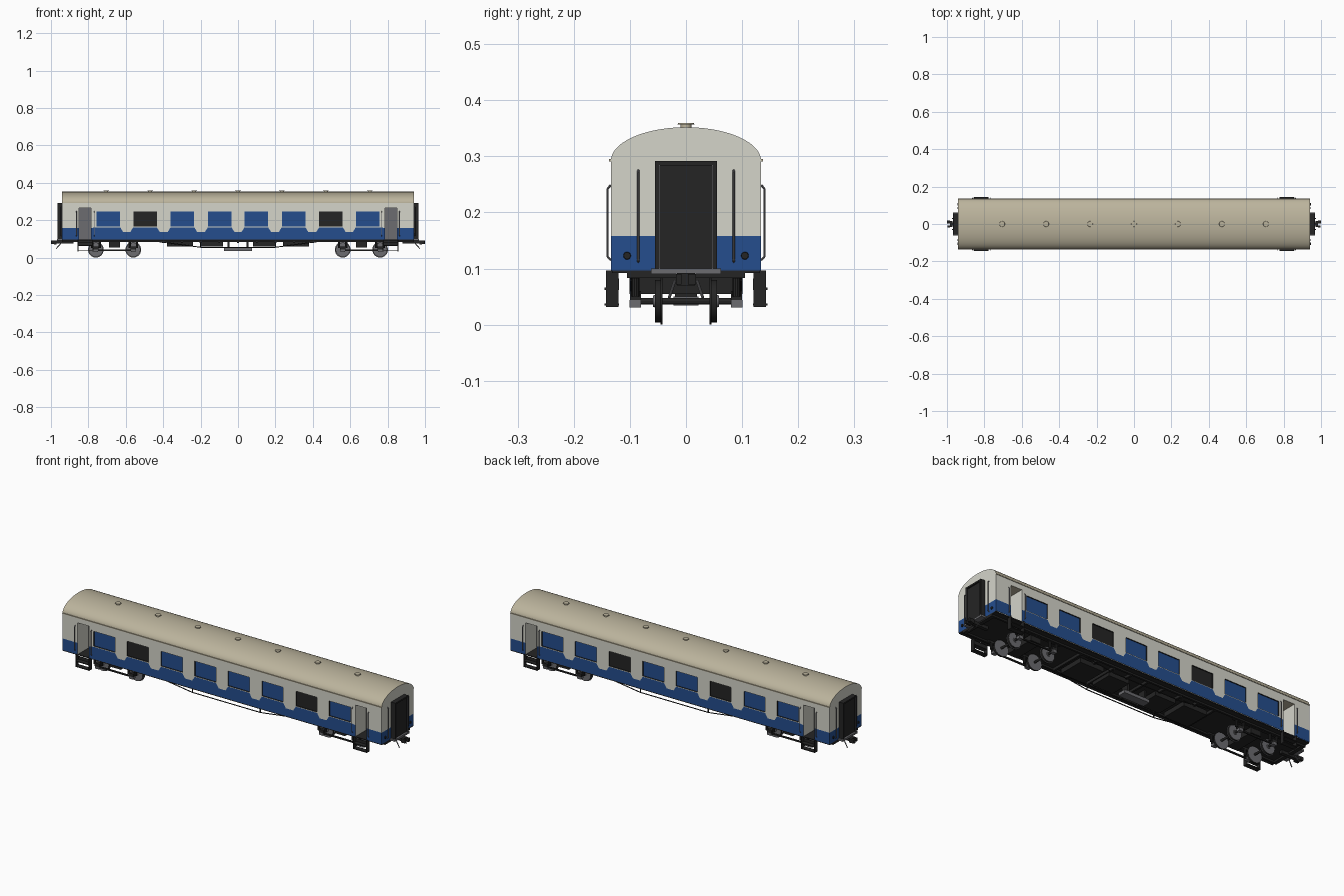
import bpy, bmesh, math
from mathutils import Vector, Matrix

cube = bpy.data.objects.get("Cube")
if cube:
    bpy.data.objects.remove(cube)


def material(name, rgb):
    m = bpy.data.materials.new(name)
    m.use_nodes = True
    m.diffuse_color = (*rgb, 1)
    bsdf = next(n for n in m.node_tree.nodes if n.type == 'BSDF_PRINCIPLED')
    bsdf.inputs["Base Color"].default_value = (*rgb, 1)
    return m


CREAM, BLUE, ROOF, BLACK, GREY = range(5)
MATS = [material("cream paint", (0.66, 0.66, 0.59)),
        material("blue paint", (0.018, 0.075, 0.27)),
        material("tan roof", (0.50, 0.455, 0.335)),
        material("black iron", (0.018, 0.018, 0.018)),
        material("grey steel", (0.15, 0.15, 0.16))]
SIGNS = (-1, 1)
L, W, FLOOR, EAVE, TOP = 0.94, 0.134, 0.097, 0.292, 0.352
BAND, SILL, HEAD, DOOR_TOP = 0.158, 0.166, 0.245, 0.265


def finish(name, bm, smooth=False):
    me = bpy.data.meshes.new(name)
    bm.to_mesh(me)
    bm.free()
    for m in MATS:
        me.materials.append(m)
    ob = bpy.data.objects.new(name, me)
    bpy.context.collection.objects.link(ob)
    if smooth:
        bpy.ops.object.select_all(action='DESELECT')
        ob.select_set(True)
        bpy.context.view_layer.objects.active = ob
        bpy.ops.object.shade_smooth_by_angle(angle=math.radians(35))
    return ob


def face(bm, pts, mat, out):
    """Add one face turned towards the direction out."""
    f = bm.faces.new([bm.verts.new(p) for p in pts])
    f.material_index = mat
    f.normal_update()
    if f.normal.dot(Vector(out)) < 0:
        f.normal_flip()


def add_box(bm, x0, x1, y0, y1, z0, z1, mat):
    mid = Vector(((x0 + x1) / 2, (y0 + y1) / 2, (z0 + z1) / 2))
    size = Matrix.Diagonal((abs(x1 - x0), abs(y1 - y0), z1 - z0, 1))
    r = bmesh.ops.create_cube(bm, size=1, matrix=Matrix.Translation(mid) @ size)
    for f in {f for v in r["verts"] for f in v.link_faces}:
        f.material_index = mat


def add_cyl(bm, loc, r1, r2, depth, axis, mat, segs=20):
    rot = Vector((0, 0, 1)).rotation_difference(Vector(axis)).to_matrix().to_4x4()
    r = bmesh.ops.create_cone(bm, cap_ends=True, segments=segs, radius1=r1, radius2=r2,
                              depth=depth, matrix=Matrix.Translation(loc) @ rot)
    for f in {f for v in r["verts"] for f in v.link_faces}:
        f.material_index = mat


def add_rod(bm, points, radius, mat):
    for a, b in zip(points, points[1:]):
        a, b = Vector(a), Vector(b)
        add_cyl(bm, (a + b) / 2, radius, radius, (b - a).length, b - a, mat, 8)


# Side walls: columns cut at doors and windows, with a scalloped blue band
WIN, HALF, DIP = (0.098, 0.297, 0.497, 0.693), 0.063, 0.078
DOOR = (0.785, 0.85)
cols = {L: BAND, DOOR[0]: BAND, DOOR[1]: BAND}
for c in WIN:
    cols[c - HALF] = cols[c + HALF] = SILL - 0.004
    cols[c - DIP] = 0.138
    if c != WIN[-1]:
        cols[c + DIP] = 0.138
cols.update({-x: z for x, z in list(cols.items())})
xs = sorted(cols)

for side, wall_name, dark_x in ((-1, "front_wall", 0.497), (1, "back_wall", 0.297)):
    bm = bmesh.new()
    out = (0, side, 0)
    for a, b in zip(xs, xs[1:]):
        mid = abs(a + b) / 2
        window = [c for c in WIN if abs(mid - c) < 0.01]
        door = DOOR[0] < mid < DOOR[1]
        rows = [(FLOOR,) * 2, (cols[a], cols[b]), (SILL,) * 2, (HEAD,) * 2,
                (DOOR_TOP,) * 2, (EAVE,) * 2]
        for i, (lo, hi) in enumerate(zip(rows, rows[1:])):
            if (door and i < 4) or (window and i == 2):
                continue
            pts = [(a, lo[0]), (b, lo[1]), (b, hi[1]), (a, hi[0])]
            face(bm, [(x, side * W, z) for x, z in pts], BLUE if i == 0 else CREAM, out)
        if window or door:
            # Recess: four reveals and a back panel
            depth = 0.006 if window else 0.09
            z0, z1 = (SILL, HEAD) if window else (FLOOR, DOOR_TOP)
            ya, yb = side * W, side * (W - depth)
            reveal = BLACK if window else CREAM
            back = GREY if door else BLACK if window[0] == dark_x else BLUE
            face(bm, [(a, yb, z0), (b, yb, z0), (b, yb, z1), (a, yb, z1)], back, out)
            for x, d in ((a, 1), (b, -1)):
                face(bm, [(x, ya, z0), (x, yb, z0), (x, yb, z1), (x, ya, z1)], reveal, (d, 0, 0))
            for z, d, m in ((z0, 1, BLACK), (z1, -1, BLACK if window else ROOF)):
                face(bm, [(a, ya, z), (b, ya, z), (b, yb, z), (a, yb, z)], m, (0, 0, d))
    finish(wall_name, bm)

# Arched roof, end walls and gutters
N = 28
arc = [(W * math.cos(math.pi * i / N), EAVE + (TOP - EAVE) * math.sin(math.pi * i / N))
       for i in range(N + 1)]
bm = bmesh.new()
for (y0, z0), (y1, z1) in zip(arc, arc[1:]):
    face(bm, [(-L, y0, z0), (L, y0, z0), (L, y1, z1), (-L, y1, z1)], ROOF, (0, y0 + y1, 1))
bmesh.ops.remove_doubles(bm, verts=bm.verts, dist=0.0001)
finish("roof", bm, True)

bm = bmesh.new()
for s in SIGNS:
    x = s * L
    face(bm, [(x, -W, FLOOR), (x, W, FLOOR), (x, W, BAND), (x, -W, BAND)], BLUE, (s, 0, 0))
    face(bm, [(x, -W, BAND), (x, W, BAND)] + [(x, y, z) for y, z in arc], CREAM, (s, 0, 0))
finish("end_walls", bm)

bm = bmesh.new()
for s in SIGNS:
    add_box(bm, -L, L, s * (W - 0.002), s * (W + 0.003), EAVE - 0.001, EAVE + 0.003, ROOF)
finish("gutters", bm)

# Roof ventilators
bm = bmesh.new()
for i in range(-3, 4):
    add_cyl(bm, (i * 0.235, 0, 0.353), 0.010, 0.010, 0.010, (0, 0, 1), ROOF)
    add_cyl(bm, (i * 0.235, 0, 0.358), 0.015, 0.014, 0.003, (0, 0, 1), ROOF)
finish("roof_vents", bm, True)

# Underframe: floor plate, sole bars and cross beams
bm = bmesh.new()
add_box(bm, -L, L, -W + 0.002, W - 0.002, 0.092, FLOOR, BLACK)
for s in SIGNS:
    add_box(bm, -L + 0.01, L - 0.01, s * 0.095, s * 0.105, 0.083, 0.092, BLACK)
    add_box(bm, s * (L - 0.02), s * L, -0.105, 0.105, 0.083, 0.092, BLACK)
for i in range(-4, 5):
    add_box(bm, i * 0.1 - 0.005, i * 0.1 + 0.005, -0.1, 0.1, 0.078, 0.092, BLACK)
finish("underframe", bm)

# Equipment boxes between the bogies
bm = bmesh.new()
for s in SIGNS:
    add_box(bm, s * 0.24, s * 0.38, -0.07, 0.07, 0.06, 0.085, BLACK)
    add_box(bm, s * 0.08, s * 0.20, -0.06, 0.06, 0.06, 0.085, BLACK)
    add_box(bm, s * 0.045, s * 0.055, -0.02, 0.02, 0.048, 0.092, BLACK)
add_box(bm, -0.075, 0.075, -0.022, 0.022, 0.034, 0.05, GREY)
finish("equipment_boxes", bm)

# Truss rods with queen posts
bm = bmesh.new()
for s in SIGNS:
    y = s * 0.098
    add_rod(bm, [(-0.43, y, 0.086), (-0.2, y, 0.055), (0.2, y, 0.055), (0.43, y, 0.086)],
            0.0025, BLACK)
    for x in (-0.2, 0.2):
        add_rod(bm, [(x, y, 0.055), (x, y, 0.09)], 0.003, BLACK)
finish("truss_rods", bm)

# Bogies: wheels, axles, axle boxes and frames
for e, side_name in ((-1, "right"), (1, "left")):
    wheels, frame = bmesh.new(), bmesh.new()
    for wx in (0.56, 0.76):
        x = e * wx
        add_cyl(frame, (x, 0, 0.042), 0.006, 0.006, 0.19, (0, 1, 0), BLACK, 12)
        for s in SIGNS:
            add_cyl(wheels, (x, s * 0.050, 0.042), 0.038, 0.038, 0.011, (0, 1, 0), GREY, 28)
            add_cyl(wheels, (x, s * 0.0435, 0.042), 0.042, 0.042, 0.004, (0, 1, 0), GREY, 28)
            add_cyl(wheels, (x, s * 0.0555, 0.042), 0.012, 0.010, 0.006, (0, s, 0), GREY, 16)
            add_box(frame, x - 0.014, x + 0.014, s * 0.08, s * 0.1, 0.044, 0.06, BLACK)
            add_box(frame, x - 0.012, x + 0.012, s * 0.08, s * 0.101, 0.031, 0.044, GREY)
            for d in SIGNS:
                add_cyl(frame, (x + d * 0.02, s * 0.09, 0.068), 0.007, 0.007, 0.035,
                        (0, 0, 1), BLACK, 10)
    for s in SIGNS:
        add_box(frame, e * 0.52, e * 0.80, s * 0.084, s * 0.096, 0.082, 0.092, BLACK)
        add_box(frame, e * 0.57, e * 0.75, s * 0.086, s * 0.094, 0.036, 0.043, BLACK)
    add_box(frame, e * 0.63, e * 0.69, -0.085, 0.085, 0.055, 0.085, BLACK)
    # Treads are dark, wheel faces are bare steel
    for f in wheels.faces:
        f.normal_update()
        if abs(f.normal.y) < 0.3:
            f.material_index = BLACK
    finish(side_name + "_wheels", wheels, True)
    finish(side_name + "_bogie_frame", frame)

# Door steps and handrails
steps, rails = bmesh.new(), bmesh.new()
for e in SIGNS:
    for s in SIGNS:
        for x in (0.779, 0.856):
            add_box(steps, e * (x - 0.002), e * (x + 0.002), s * 0.12, s * 0.143,
                    0.032, FLOOR, BLACK)
        for z in (0.034, 0.062):
            add_box(steps, e * 0.779, e * 0.856, s * 0.119, s * 0.145, z, z + 0.004, BLACK)
        add_box(steps, e * 0.779, e * 0.856, s * 0.119, s * 0.122, 0.066, 0.082, BLACK)
        for x in (0.768, 0.864):
            y = s * (W + 0.006)
            add_rod(rails, [(e * x, s * W, 0.115), (e * x, y, 0.121),
                            (e * x, y, 0.242), (e * x, s * W, 0.249)], 0.002, GREY)
        # End handrails
        add_rod(rails, [(e * L, s * 0.085, 0.112), (e * (L + 0.006), s * 0.085, 0.116),
                        (e * (L + 0.006), s * 0.085, 0.27), (e * L, s * 0.085, 0.275)],
                0.002, GREY)
finish("door_steps", steps)
finish("handrails", rails)

# Gangways, end lamps and couplers at both ends
for e, side_name in ((-1, "right"), (1, "left")):
    bm = bmesh.new()
    add_box(bm, e * L, e * 0.958, -0.05, 0.05, 0.1, 0.288, BLACK)
    for s in SIGNS:
        add_box(bm, e * L, e * 0.965, s * 0.047, s * 0.055, 0.1, 0.29, BLACK)
        add_box(bm, e * 0.964, e * 0.966, s * 0.0465, s * 0.048, 0.1, 0.285, GREY)
        add_cyl(bm, (e * (L + 0.002), s * 0.105, 0.123), 0.007, 0.006, 0.006, (e, 0, 0), BLACK, 16)
    add_box(bm, e * L, e * 0.965, -0.055, 0.055, 0.284, 0.292, BLACK)
    add_box(bm, e * L, e * 0.968, -0.062, 0.062, 0.09, 0.1, GREY)
    finish(side_name + "_gangway", bm)

    bm = bmesh.new()
    add_box(bm, e * 0.88, e * 0.975, -0.009, 0.009, 0.074, 0.09, BLACK)
    add_box(bm, e * 0.97, e * 0.985, -0.016, 0.016, 0.07, 0.092, BLACK)
    add_box(bm, e * 0.985, e, 0.004, 0.018, 0.072, 0.09, BLACK)
    add_box(bm, e * 0.985, e * 0.997, -0.018, -0.008, 0.072, 0.09, BLACK)
    for s in SIGNS:
        add_rod(bm, [(e * 0.945, s * 0.02, 0.078), (e * 0.972, s * 0.03, 0.048)], 0.0025, GREY)
    finish(side_name + "_coupler", bm)
